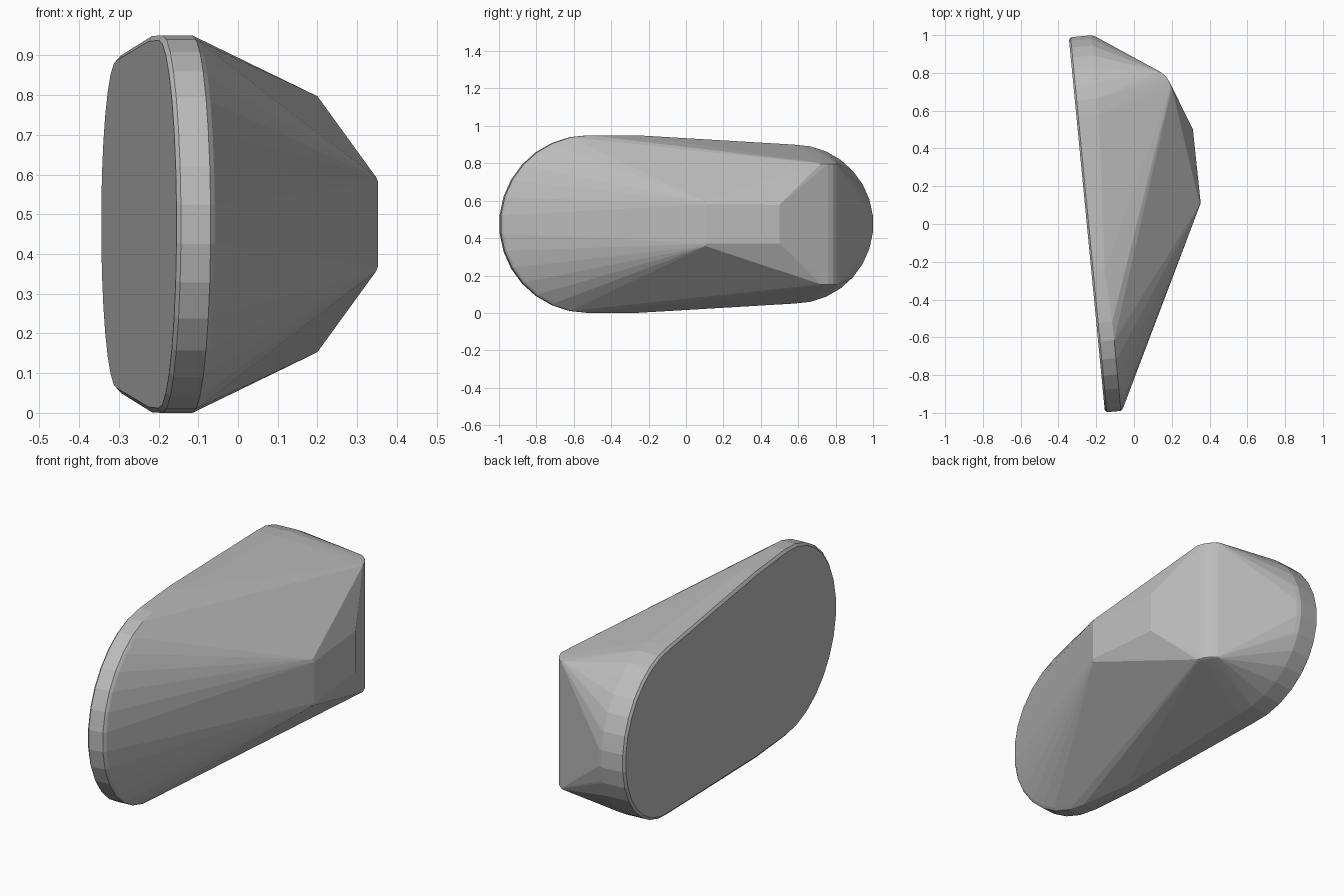
import bpy, bmesh, math
from mathutils import Vector

if "Cube" in bpy.data.objects:
    bpy.data.objects.remove(bpy.data.objects["Cube"])

grey = bpy.data.materials.new("stone_grey")
grey.diffuse_color = (0.5, 0.5, 0.5, 1)
grey.use_nodes = True
grey.node_tree.nodes["Principled BSDF"].inputs["Base Color"].default_value = grey.diffuse_color

MID = 0.475                                    # height of the symmetry plane
NORMAL = Vector((0.995, 0.096, 0)).normalized()  # outward from the flat base
points = []


def base_x(y):
    """x of the slanted base plane at a given y."""
    return -0.345 + (0.985 - y) * 0.0965


def add_arc(centre, radius, sign, rings):
    """Round end of the base, repeated at (offset, inset) rings."""
    angles = [math.radians(a) for a in range(-90, 91, 12)]
    for offset, inset in rings:
        r = radius - inset
        for a in angles:
            y = centre + sign * r * math.cos(a)
            p = Vector((base_x(y), y, MID + r * math.sin(a)))
            points.append(p + NORMAL * offset)


def add_pair(x, y, half):
    """Two points mirrored above and below the symmetry plane."""
    for s in (-1, 1):
        points.append(Vector((x, y, MID + s * half)))


# Rounded front and back ends with a thin bevelled rim
add_arc(-0.525, 0.475, -1, [(0, 0.012), (0.01, 0), (0.085, 0), (0.097, 0.012)])
add_arc(0.565, 0.425, 1, [(0, 0.012), (0.01, 0), (0.12, 0), (0.14, 0.008)])

# Slight bend along the long edges
for off, half in ((0, 0.46), (0.01, 0.474), (0.07, 0.474)):
    add_pair(base_x(-0.25) + off, -0.25, half)

# Rounded tall ridge near the back
for x, y in ((0.14, 0.805), (0.165, 0.785), (0.185, 0.758), (0.2, 0.72)):
    add_pair(x, y, 0.322)
    add_pair(x - 0.008, y, 0.326)

# Narrow outer face with softened corners
add_pair(0.312, 0.5, 0.103)
add_pair(0.353, 0.11, 0.105)
add_pair(0.348, 0.105, 0.118)

# Wrap everything in one convex body
bm = bmesh.new()
for p in points:
    bm.verts.new(p)
hull = bmesh.ops.convex_hull(bm, input=bm.verts)
loose = {v for v in hull["geom_interior"] + hull["geom_unused"]
         if isinstance(v, bmesh.types.BMVert) and not v.link_faces}
bmesh.ops.delete(bm, geom=list(loose), context='VERTS')
bmesh.ops.dissolve_limit(bm, angle_limit=math.radians(0.5),
                         verts=bm.verts, edges=bm.edges)
bmesh.ops.recalc_face_normals(bm, faces=bm.faces)

mesh = bpy.data.meshes.new("wedge_body")
bm.to_mesh(mesh)
bm.free()
mesh.materials.append(grey)
body = bpy.data.objects.new("wedge_body", mesh)
bpy.context.collection.objects.link(body)
